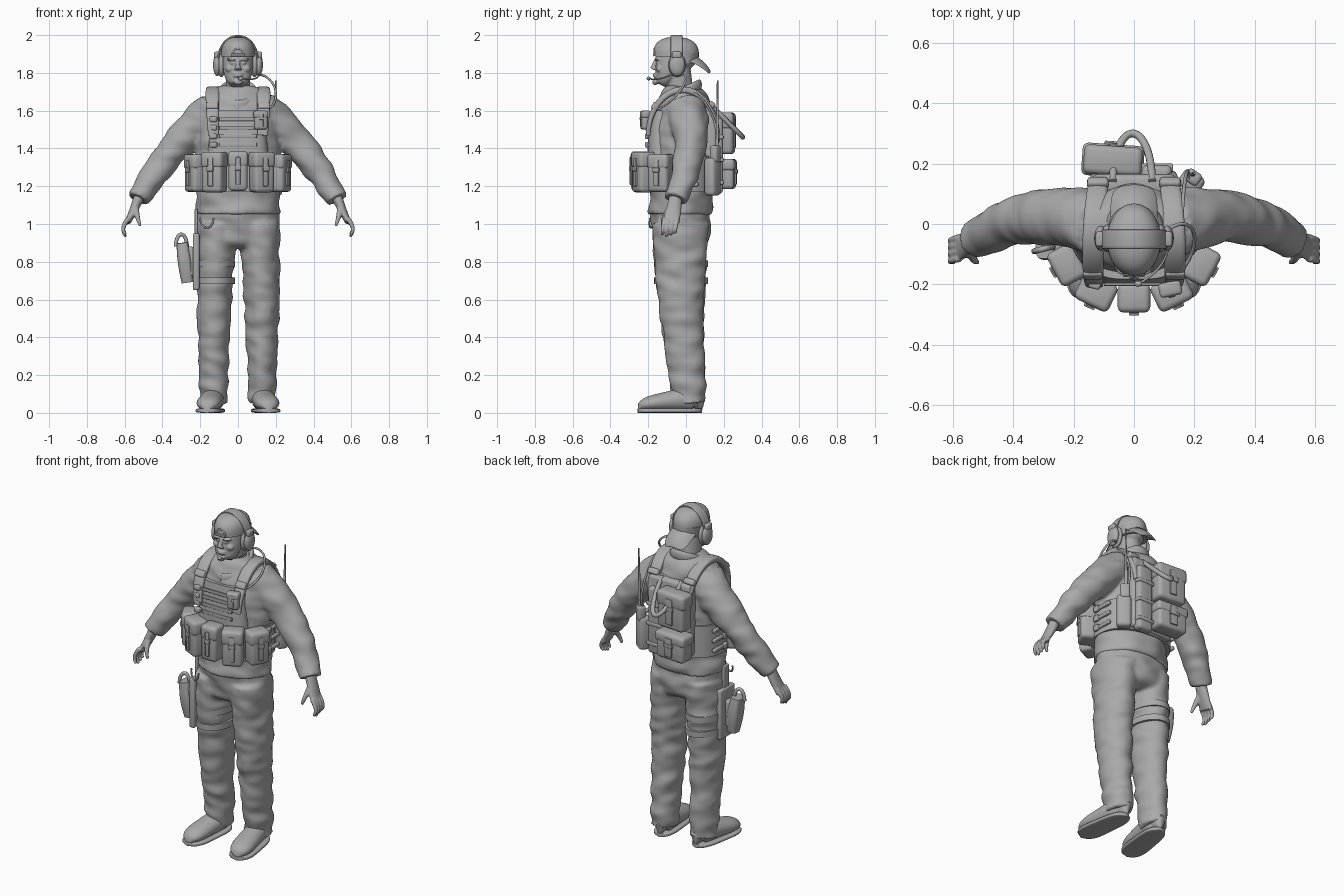
import bpy, bmesh
from math import sin, cos, pi, tau, sqrt, radians, copysign
from mathutils import Vector, Matrix, noise

if "Cube" in bpy.data.objects:
    bpy.data.objects.remove(bpy.data.objects["Cube"])

GREY = bpy.data.materials.new("plain grey")
GREY.use_nodes = True
GREY.diffuse_color = (.4, .4, .4, 1)
GREY.node_tree.nodes["Principled BSDF"].inputs["Base Color"].default_value = GREY.diffuse_color
X, Y, Z = Matrix.Identity(3)


# Path rules: a position for each t from 0 to 1
def line(start, end):
    return lambda t: Vector(start).lerp(Vector(end), t)


def through(start, middle, end):
    a, b, c = Vector(start), Vector(middle), Vector(end)
    return lambda t: a + (4 * b - 3 * a - c) * t + 2 * (a - 2 * b + c) * t * t


def arch(start, end, rise):
    a, b = Vector(start), Vector(end)
    return lambda t: (a + b) / 2 + (a - b) / 2 * cos(pi * t) + Vector(rise) * sin(pi * t)


def tilted_ring(centre, width, depth, tilt):
    return lambda t: Vector(centre) + Vector((width * sin(tau * t), -depth * cos(tau * t), -tilt * cos(tau * t)))


# Size rules: a radius for each t from 0 to 1
def taper(start, end, bulge=0):
    return lambda t: start + (end - start) * t + bulge * sin(pi * t)


def dome(rim, tip, power):
    return lambda t: tip + (rim - tip) * sqrt(max(0, 1 - t ** power))


def rounded(start, end, power):
    return lambda t: taper(start, end)(t) * (.1 + .9 * sqrt(max(0, 1 - abs(2 * t - 1) ** power)))


def sweep(bm, path, width, depth, up=Y, sides=32, steps=28, square=1):
    """Skin elliptical or squarish sections along a path; depth lies along up."""
    if not callable(width):
        width = taper(width, width)
    if not callable(depth):
        depth = taper(depth, depth)
    rings = []
    for i in range(steps + 1):
        t = i / steps
        along = (path(min(t + .02, 1)) - path(max(t - .02, 0))).normalized()
        v = (up - along * up.dot(along)).normalized()
        u = along.cross(v)
        ring = []
        for k in range(sides):
            c, s = (copysign(abs(w) ** square, w) for w in (cos(tau * k / sides), sin(tau * k / sides)))
            ring.append(bm.verts.new(path(t) + u * c * width(t) + v * s * depth(t)))
        rings.append(ring)
    for a, b in zip(rings, rings[1:]):
        for k in range(sides):
            bm.faces.new((a[k - 1], a[k], b[k], b[k - 1]))
    bm.faces.new(rings[0])
    bm.faces.new(rings[-1])


def tube(bm, path, radius):
    sweep(bm, path, radius, radius, up=Vector((.3, .5, .8)), sides=10)


def ball(bm, centre, radii):
    bmesh.ops.create_uvsphere(bm, u_segments=24, v_segments=16, radius=1,
                              matrix=Matrix.Translation(centre) @ Matrix.Diagonal((*radii, 1)))


def box(bm, centre, size, turn=0, tilt=0, frame=Matrix()):
    """Box with rounded edges, turned about z and tilted about x."""
    part = bmesh.new()
    bmesh.ops.create_cube(part, size=1, matrix=Matrix.Diagonal((*size, 1)))
    bmesh.ops.bevel(part, geom=part.edges[:], offset=min(.02, min(size) * .3), segments=3,
                    profile=.5, affect='EDGES')
    spin = Matrix.Rotation(radians(turn), 4, 'Z') @ Matrix.Rotation(radians(tilt), 4, 'X')
    part.transform(frame @ Matrix.Translation(centre) @ spin)
    mesh = bpy.data.meshes.new("part")
    part.to_mesh(mesh)
    part.free()
    bm.from_mesh(mesh)
    bpy.data.meshes.remove(mesh)


def pouch(bm, centre, w, d, h, turn=0):
    """Bag with flap, closing strap and buckle, facing -y before turning."""
    frame = Matrix.Translation(centre) @ Matrix.Rotation(radians(turn), 4, 'Z')
    box(bm, (0, 0, 0), (w, d, h), frame=frame)
    box(bm, (0, 0, h * .3), (w * 1.08, d * 1.08, h * .4), frame=frame)
    box(bm, (0, -d * .53, 0), (w / 4, d / 8, h * .7), frame=frame)
    box(bm, (0, -d * .58, h * .08), (w / 3, d / 8, h / 8), frame=frame)


def both_sides(bm):
    copy = bmesh.ops.duplicate(bm, geom=bm.verts[:] + bm.edges[:] + bm.faces[:])["geom"]
    bmesh.ops.scale(bm, vec=(-1, 1, 1), verts=[g for g in copy if isinstance(g, bmesh.types.BMVert)])


def finish(name, bm, voxel=0, fold=0):
    """Make the object; voxel merges its pieces, fold wrinkles its cloth."""
    bmesh.ops.recalc_face_normals(bm, faces=bm.faces)
    bm.normal_update()
    for v in bm.verts:
        x, y, z = v.co
        v.co += v.normal * fold * noise.noise((x * 9 + z * 6, y * 8, z * 17))
    mesh = bpy.data.meshes.new(name)
    bm.to_mesh(mesh)
    bm.free()
    mesh.materials.append(GREY)
    mesh.shade_smooth()
    mesh.set_sharp_from_angle(angle=radians(40))
    ob = bpy.data.objects.new(name, mesh)
    bpy.context.collection.objects.link(ob)
    if voxel:
        merge = ob.modifiers.new("merge", 'REMESH')
        merge.mode, merge.voxel_size, merge.use_smooth_shade = 'VOXEL', voxel, True
        soften = ob.modifiers.new("soften", 'SMOOTH')
        soften.factor, soften.iterations = .5, 4


# Shirt: sleeves and torso merged
bm = bmesh.new()
sweep(bm, through((.12, 0, 1.6), (.335, .02, 1.4), (.525, -.055, 1.13)), taper(.11, .06), taper(.11, .062), steps=50)
both_sides(bm)
sweep(bm, line((0, -.03, 1.05), (0, -.012, 1.73)), dome(.222, .09, 6), dome(.168, .07, 5), sides=48, steps=60)
finish("shirt", bm, voxel=.011, fold=.013)

# Trousers: legs and pelvis merged
bm = bmesh.new()
sweep(bm, through((.11, -.03, 1), (.126, -.022, .55), (.128, .02, .05)), taper(.11, .072), taper(.152, .085), steps=70)
both_sides(bm)
sweep(bm, line((0, -.03, 1.1), (0, -.02, .87)), dome(.216, .12, 6), dome(.155, .08, 6), sides=48)
finish("trousers", bm, voxel=.011, fold=.014)

# Boots and their soles
bm = bmesh.new()
height = rounded(.072, .034, 6)
sweep(bm, lambda t: Vector((.12 + .045 * t, .08 - .33 * t, .01 + height(t))), rounded(.058, .07, 4), height, up=Z)
both_sides(bm)
finish("boots", bm)
bm = bmesh.new()
sweep(bm, line((.12, .085, .012), (.165, -.255, .012)), rounded(.062, .076, 4), .012, up=Z, square=.5)
both_sides(bm)
finish("boot_soles", bm)

# Hands: palm, curled fingers, thumb
bm = bmesh.new()
sweep(bm, through((.52, -.054, 1.15), (.55, -.065, 1.08), (.583, -.08, 1.01)), taper(.03, .016), taper(.034, .046))
for finger in range(4):
    y, tip = -.115 + finger * .023, .932 + .01 * abs(finger - 1)
    sweep(bm, through((.578, y, 1.03), (.607, y - .008, .98), (.593, y - .012, tip)), taper(.014, .008),
          taper(.012, .008), sides=12)
sweep(bm, through((.543, -.075, 1.09), (.533, -.113, 1.04), (.517, -.126, .99)), taper(.019, .008), taper(.02, .008))
both_sides(bm)
finish("hands", bm, voxel=.005)

# Head: brows, cheeks and nostrils, then skull, jaw, nose, lips, chin, neck
bm = bmesh.new()
ball(bm, (.032, -.152, 1.872), (.027, .018, .008))
ball(bm, (.043, -.137, 1.822), (.024, .022, .02))
ball(bm, (.03, -.152, 1.852), (.013, .01, .006))
ball(bm, (.012, -.17, 1.822), (.009, .01, .007))
both_sides(bm)
ball(bm, (0, -.05, 1.89), (.083, .113, .09))
sweep(bm, line((0, -.06, 1.88), (0, -.13, 1.735)), dome(.08, .025, 3), taper(.106, .036))
sweep(bm, line((0, -.158, 1.872), (0, -.178, 1.82)), taper(.008, .015), taper(.009, .013))
for z in (1.782, 1.793):
    ball(bm, (0, -.163, z), (.025, .013, .006))
ball(bm, (0, -.163, 1.752), (.024, .016, .017))
sweep(bm, line((0, -.02, 1.62), (0, -.045, 1.82)), .065, .069)
finish("head", bm, voxel=.0045)

# Backwards cap: crown, nape, fastening arch and strap
bm = bmesh.new()
sweep(bm, line((0, -.053, 1.885), (0, -.05, 1.99)), dome(.09, .01, 3), dome(.121, .01, 3))
sweep(bm, line((0, -.005, 1.845), (0, -.01, 1.9)), taper(.078, .085), taper(.06, .075))
tube(bm, arch((.032, -.167, 1.89), (-.032, -.167, 1.89), (0, 0, .038)), .005)
box(bm, (0, -.171, 1.895), (.07, .01, .014))
finish("cap", bm)
bm = bmesh.new()
sweep(bm, through((0, .02, 1.895), (0, .085, 1.858), (0, .125, 1.805)), .006, dome(.078, .03, 3), up=X)
for v in bm.verts:
    v.co.z -= 6 * v.co.x ** 2
finish("cap_bill", bm)

# Headset: ear cups, band, boom microphone, cable
bm = bmesh.new()
for x, r in ((.088, .046), (.11, .042)):
    ball(bm, (x, -.047, 1.842), (.022, r, r * 1.4))
box(bm, (.112, -.05, 1.895), (.03, .05, .035))
both_sides(bm)
sweep(bm, arch((.104, -.05, 1.87), (-.104, -.05, 1.87), (0, 0, .125)), .006, .031, square=.6)
tube(bm, through((.115, -.06, 1.8), (.09, -.135, 1.77), (.02, -.195, 1.77)), .004)
ball(bm, (.014, -.198, 1.77), (.013, .01, .01))
tube(bm, arch((.11, -.02, 1.79), (.13, -.18, 1.6), (.08, .06, 0)), .006)
finish("headset", bm)

# Collar and undershirt neckline
bm = bmesh.new()
sweep(bm, tilted_ring((0, -.04, 1.68), .092, .11, .055), .014, .03, up=Z)
finish("collar", bm)
bm = bmesh.new()
tube(bm, tilted_ring((0, -.065, 1.655), .065, .09, .04), .011)
finish("neckline", bm)

# Vest: chest panel, waist band, back panel, webbing
bm = bmesh.new()
sweep(bm, line((0, -.11, 1.34), (0, -.105, 1.6)), taper(.165, .138), taper(.094, .078, .006), sides=48, square=.6)
sweep(bm, line((0, -.03, 1.17), (0, -.03, 1.36)), .228, .178, sides=48, square=.85)
box(bm, (0, .13, 1.4), (.28, .07, .44))
for row in range(4):
    z = 1.42 + row * .045
    box(bm, (-.13, -.2, z), (.04, .03, .03), turn=-15)
    box(bm, (0, -.2, z), (.2, .01, .02))
finish("vest", bm)

# Shoulder straps with buckles
bm = bmesh.new()
sweep(bm, arch((.13, -.2, 1.47), (.11, .165, 1.47), (.012, 0, .24)), taper(.012, .012, .006), taper(.028, .026, .01),
      up=X, square=.6)
box(bm, (.137, -.165, 1.625), (.065, .03, .04), tilt=-30)
box(bm, (.12, .135, 1.63), (.07, .035, .035), tilt=40)
both_sides(bm)
finish("shoulder_straps", bm)

# Waist pouches, side webbing and chest pouch
bm = bmesh.new()
pouch(bm, (.125, -.226, 1.275), .115, .09, .215, turn=26)
pouch(bm, (.222, -.135, 1.27), .115, .09, .2, turn=62)
both_sides(bm)
pouch(bm, (0, -.245, 1.28), .1, .09, .21)
finish("waist_pouches", bm)
bm = bmesh.new()
for z in (1.21, 1.27, 1.33):
    box(bm, (.228, 0, z), (.02, .13, .022))
    box(bm, (.235, -.04, z), (.02, .035, .034))
both_sides(bm)
finish("side_webbing", bm)
bm = bmesh.new()
pouch(bm, (.12, -.215, 1.55), .07, .045, .1, turn=12)
finish("chest_pouch", bm)

# Rear bags, narrow carrier, drinking hose
bm = bmesh.new()
pouch(bm, (-.07, .21, 1.48), .18, .09, .22, turn=176)
pouch(bm, (-.07, .21, 1.265), .19, .1, .16, turn=176)
finish("back_bags", bm)
bm = bmesh.new()
box(bm, (.075, .165, 1.36), (.1, .06, .4))
for z in (1.22, 1.34, 1.46):
    box(bm, (.075, .165, z), (.11, .07, .022))
finish("back_carrier", bm)
bm = bmesh.new()
tube(bm, arch((-.07, .14, 1.62), (.06, .14, 1.62), (0, .16, -.16)), .013)
finish("drinking_hose", bm)

# Radio with antenna and cable
bm = bmesh.new()
box(bm, (.19, .14, 1.25), (.08, .065, .2), turn=-35)
box(bm, (.195, .155, 1.37), (.055, .045, .09), turn=-35)
tube(bm, line((.195, .165, 1.4), (.2, .167, 1.76)), taper(.009, .004))
tube(bm, arch((.18, .15, 1.41), (.16, .03, 1.7), (0, .06, .02)), .006)
finish("radio", bm)

# Thigh holster: panel, hanger, leg straps, sheath, grip loop
bm = bmesh.new()
box(bm, (-.222, -.06, .8), (.035, .14, .3))
box(bm, (-.222, -.06, 1), (.016, .05, .16))
for z in (.7, .79):
    sweep(bm, line((-.12, -.026, z - .018), (-.12, -.026, z + .018)), .105, .143)
box(bm, (-.255, -.07, .8), (.05, .07, .16))
sweep(bm, line((-.268, -.07, .69), (-.296, -.075, .9)), taper(.03, .03, .006), taper(.032, .04, .01), square=.6)
tube(bm, arch((-.27, -.075, .88), (-.33, -.09, .88), (0, 0, .065)), .01)
finish("thigh_holster", bm)
bm = bmesh.new()
tube(bm, arch((-.2, -.16, 1.03), (-.13, -.19, 1.03), (0, -.01, -.05)), .005)
finish("belt_lanyard", bm)
